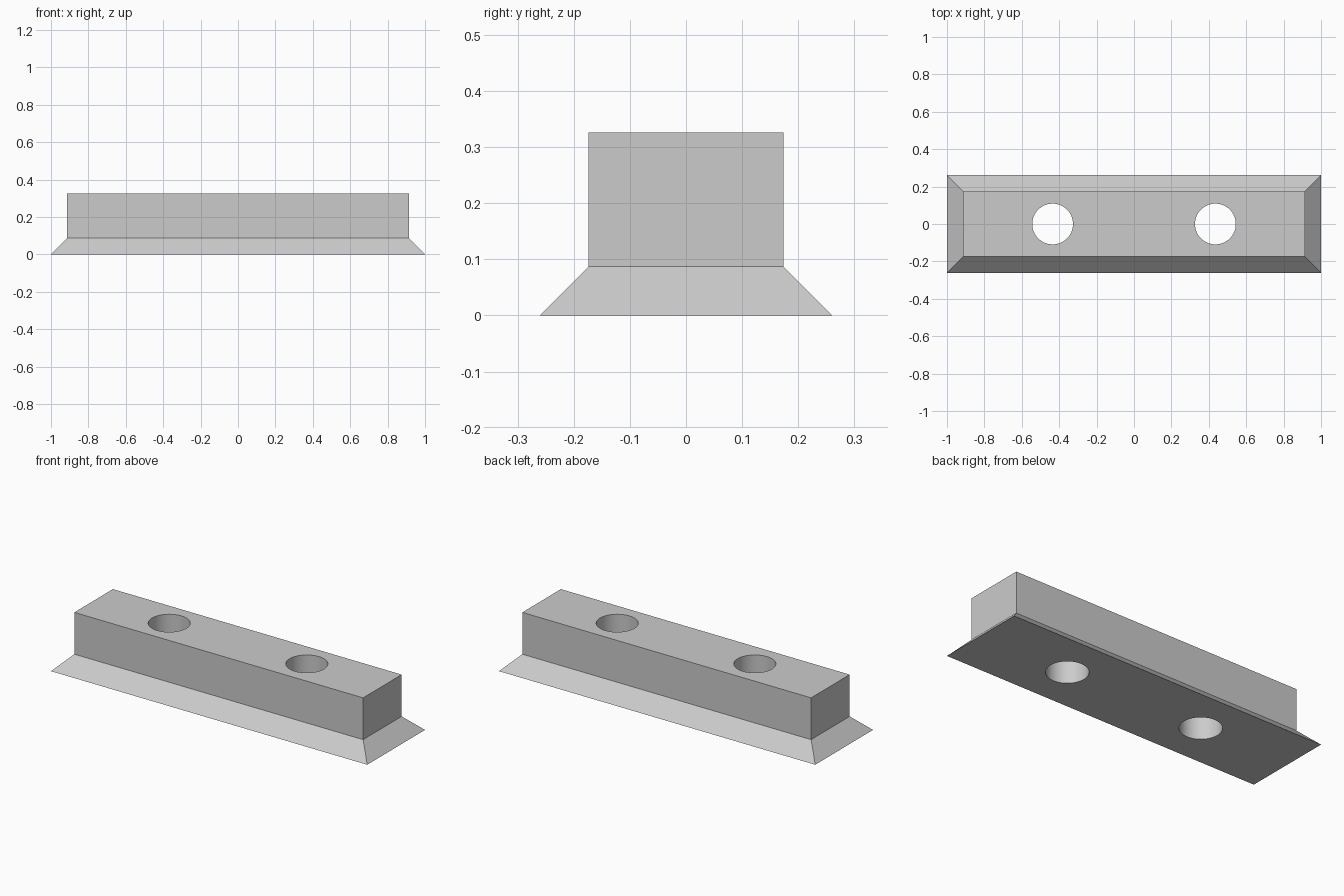
import bpy
import bmesh
import math

if "Cube" in bpy.data.objects:
    bpy.data.objects.remove(bpy.data.objects["Cube"], do_unlink=True)

# Plain grey material
grey = bpy.data.materials.new("light grey")
grey.use_nodes = True
colour = (0.6, 0.6, 0.6, 1)
grey.diffuse_color = colour
grey.node_tree.nodes["Principled BSDF"].inputs["Base Color"].default_value = colour

HEIGHT = 0.326
FLANGE = 0.087
HOLE_X, HOLE_RADIUS = 0.435, 0.109

# Bar with a 45 degree flared foot, lofted through rectangular rings
rings = [(1, 0.261, 0), (1 - FLANGE, 0.174, FLANGE), (1 - FLANGE, 0.174, HEIGHT)]
corners = [(-1, -1), (1, -1), (1, 1), (-1, 1)]
bm = bmesh.new()
loops = [[bm.verts.new((sx * hx, sy * hy, z)) for sx, sy in corners]
         for hx, hy, z in rings]
bm.faces.new(reversed(loops[0]))
bm.faces.new(loops[-1])
for low, high in zip(loops, loops[1:]):
    for i in range(len(corners)):
        j = (i + 1) % len(corners)
        bm.faces.new((low[i], low[j], high[j], high[i]))
bmesh.ops.recalc_face_normals(bm, faces=bm.faces)
mesh = bpy.data.meshes.new("flanged_bar")
bm.to_mesh(mesh)
bm.free()
mesh.materials.append(grey)
bar = bpy.data.objects.new("flanged_bar", mesh)
bpy.context.collection.objects.link(bar)

# Two round through holes
for name, side in (("right_hole_cutter", -1), ("left_hole_cutter", 1)):
    bpy.ops.mesh.primitive_cylinder_add(
        vertices=64, radius=HOLE_RADIUS, depth=1,
        location=(side * HOLE_X, 0, HEIGHT / 2))
    cutter = bpy.context.object
    cutter.name = name
    cutter.data.materials.append(grey)
    cutter.hide_render = True
    cut = bar.modifiers.new(name, "BOOLEAN")
    cut.operation = "DIFFERENCE"
    cut.solver = "EXACT"
    cut.object = cutter
    bpy.ops.object.select_all(action="DESELECT")
    bar.select_set(True)
    bpy.context.view_layer.objects.active = bar
    bpy.ops.object.modifier_apply(modifier=cut.name)
    bpy.data.objects.remove(cutter, do_unlink=True)

# Smooth hole walls, crisp bar edges
bpy.ops.object.shade_smooth_by_angle(angle=math.radians(30))
